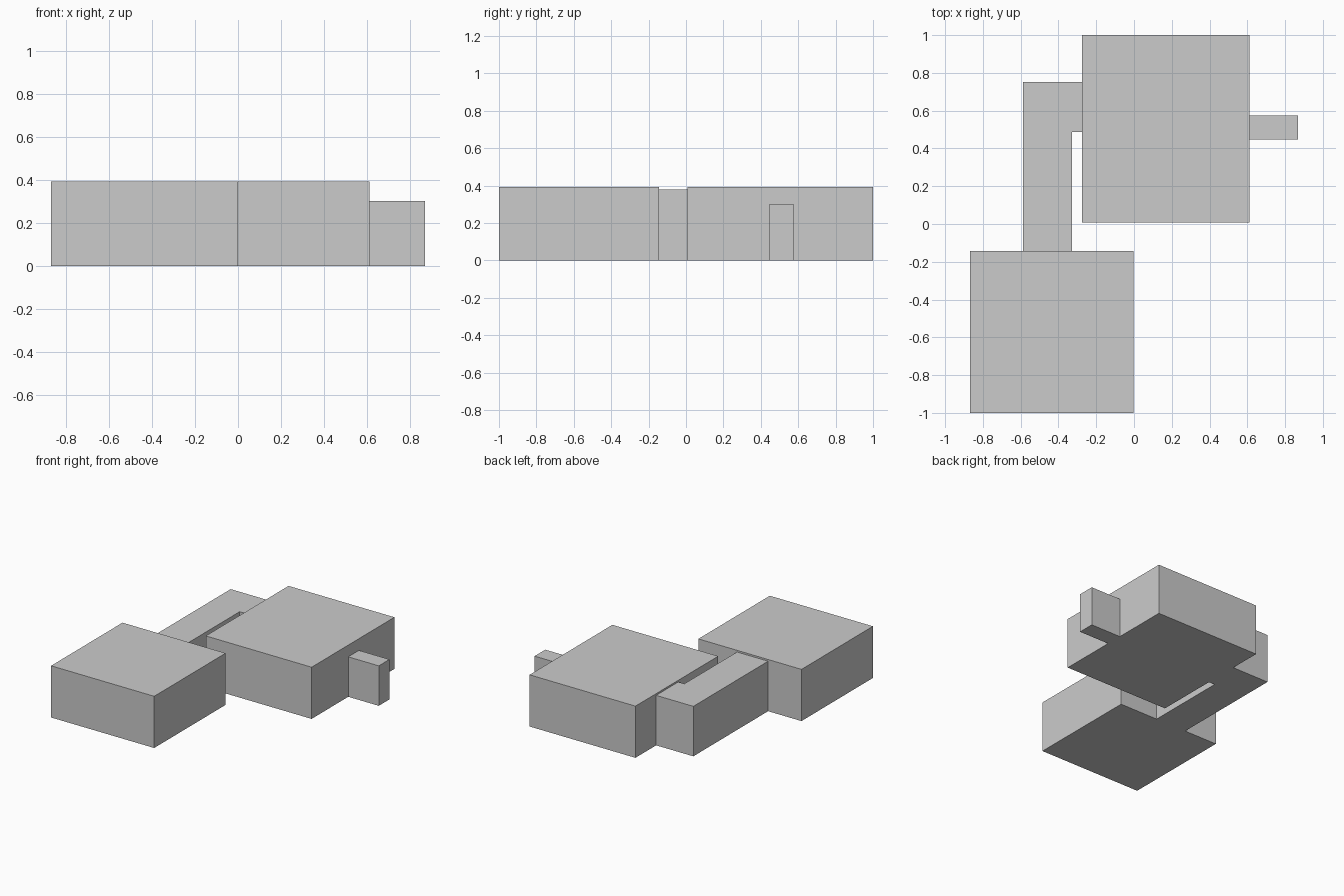
import bpy
import bmesh

if "Cube" in bpy.data.objects:
    bpy.data.objects.remove(bpy.data.objects["Cube"])


def prism(name, outline, height):
    """Extrude a flat outline upward from the ground."""
    bm = bmesh.new()
    base = bm.faces.new([bm.verts.new((x, y, 0)) for x, y in outline])
    top = bmesh.ops.extrude_face_region(bm, geom=[base], use_keep_orig=True)
    verts = [g for g in top["geom"] if isinstance(g, bmesh.types.BMVert)]
    bmesh.ops.translate(bm, verts=verts, vec=(0, 0, height))
    bmesh.ops.recalc_face_normals(bm, faces=bm.faces)
    mesh = bpy.data.meshes.new(name)
    bm.to_mesh(mesh)
    bm.free()
    obj = bpy.data.objects.new(name, mesh)
    bpy.context.collection.objects.link(obj)
    return obj


def box(name, x0, x1, y0, y1, height):
    return prism(name, [(x0, y0), (x1, y0), (x1, y1), (x0, y1)], height)


# Two large room blocks
box("front_room", -0.868, -0.003, -1.0, -0.144, 0.392)
box("back_room", -0.276, 0.612, 0.008, 1.0, 0.392)

# L-shaped corridor joining the rooms, slightly lower
prism("corridor", [(-0.588, -0.144), (-0.327, -0.144), (-0.327, 0.487),
                   (-0.276, 0.487), (-0.276, 0.752), (-0.588, 0.752)], 0.379)

# Narrow, low passage on the right side
box("side_passage", 0.612, 0.868, 0.447, 0.575, 0.303)
